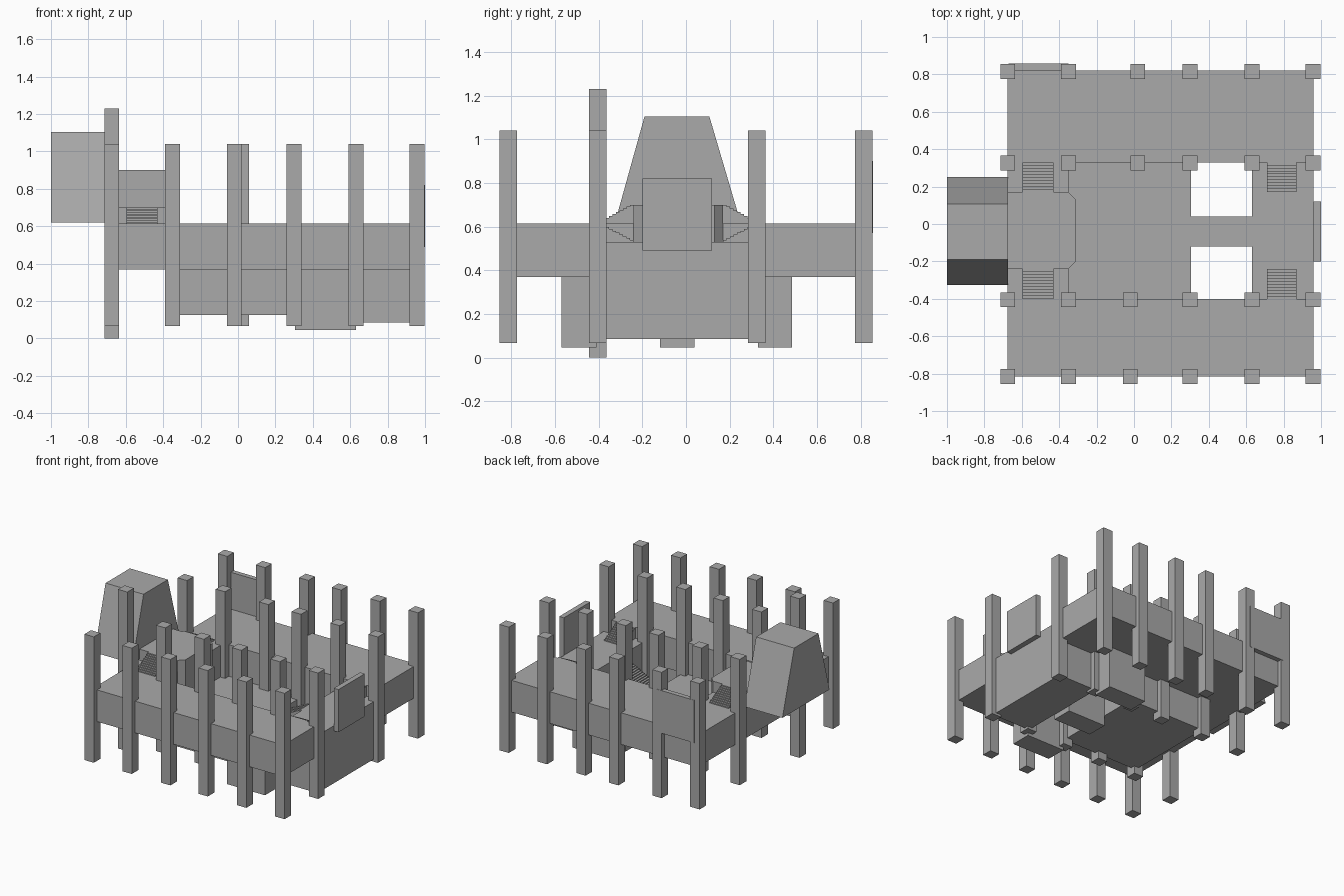
import bpy
import bmesh
from mathutils import Vector

cube = bpy.data.objects.get("Cube")
if cube:
    bpy.data.objects.remove(cube, do_unlink=True)

# Single stone colour
stone = bpy.data.materials.new("stone_grey")
stone.use_nodes = True
GREY = (0.4, 0.4, 0.4, 1)
stone.diffuse_color = GREY
stone.node_tree.nodes["Principled BSDF"].inputs["Base Color"].default_value = GREY


def prism(name, outline, offset):
    """Extrude a closed 3D outline along an offset vector."""
    bm = bmesh.new()
    face = bm.faces.new([bm.verts.new(p) for p in outline])
    grown = bmesh.ops.extrude_face_region(bm, geom=[face])["geom"]
    moved = [v for v in grown if isinstance(v, bmesh.types.BMVert)]
    bmesh.ops.translate(bm, verts=moved, vec=Vector(offset))
    bmesh.ops.recalc_face_normals(bm, faces=bm.faces)
    mesh = bpy.data.meshes.new(name)
    bm.to_mesh(mesh)
    bm.free()
    mesh.materials.append(stone)
    obj = bpy.data.objects.new(name, mesh)
    bpy.context.collection.objects.link(obj)
    return obj


def box(name, x, y, z):
    corners = [(x[0], y[0]), (x[1], y[0]), (x[1], y[1]), (x[0], y[1])]
    return prism(name, [(a, b, z[0]) for a, b in corners], (0, 0, z[1] - z[0]))


def stairs(name, start, end, z_start, z_end, floor, steps, side, along_x=False):
    """Solid flight climbing from start to end, as wide as the side range."""
    run, rise = (end - start) / steps, (z_end - z_start) / steps
    pts = [(start, floor)]
    for i in range(steps):
        z = z_start + rise * (i + 1)
        pts += [(start + run * i, z), (start + run * (i + 1), z)]
    pts.append((end, floor))
    width = side[1] - side[0]
    if along_x:
        return prism(name, [(a, side[0], z) for a, z in pts], (0, width, 0))
    return prism(name, [(side[0], a, z) for a, z in pts], (width, 0, 0))


LEFT, RIGHT = -0.675, 0.96       # ends of the decks
FRONT, BACK = -0.4, 0.33         # inner edges of the wings
WING_LOW, WING_TOP = 0.37, 0.615

# Wings and decks
box("front_wing", (LEFT, RIGHT), (-0.815, FRONT), (WING_LOW, WING_TOP))
box("back_wing", (LEFT, RIGHT), (BACK, 0.82), (WING_LOW, WING_TOP))
box("end_deck", (LEFT, -0.35), (FRONT, BACK), (WING_LOW, WING_TOP))
box("centre_deck", (-0.35, 0.305), (FRONT, BACK), (0.125, WING_LOW))
box("entry_deck", (0.63, RIGHT), (FRONT, BACK), (0.085, 0.53))

# Raised platform with clipped corners
platform = [(LEFT, -0.24), (-0.35, -0.24), (-0.31, -0.2),
            (-0.31, 0.13), (-0.35, 0.17), (LEFT, 0.17)]
prism("raised_platform", [(x, y, WING_LOW) for x, y in platform], (0, 0, 0.33))

# Stairs up to the platform and the entry-deck flights
stairs("front_platform_stairs", FRONT, -0.24, WING_TOP, 0.7, 0.6, 10, (-0.595, -0.43))
stairs("back_platform_stairs", BACK, 0.17, WING_TOP, 0.7, 0.6, 10, (-0.595, -0.43))
stairs("front_entry_stairs", -0.24, FRONT, 0.53, WING_TOP, 0.5, 10, (0.71, 0.87))
stairs("back_entry_stairs", 0.17, BACK, 0.53, WING_TOP, 0.5, 10, (0.71, 0.87))

# Bridge flight and the two supports under the wings
stairs("bridge_stairs", 0.305, 0.63, WING_LOW, 0.53, 0.045, 20, (-0.12, 0.04), True)
box("front_support", (0.305, 0.63), (-0.57, -0.41), (0.045, 0.4))
box("back_support", (0.305, 0.63), (0.33, 0.485), (0.045, 0.4))

# Rows of posts
HALF = 0.04
for row, y, mid in (("front", -0.815, -0.02), ("inner_front", -0.405, -0.02),
                    ("inner_back", 0.325, 0.02), ("back", 0.815, 0.02)):
    for i, x in enumerate((LEFT, -0.35, mid, 0.3, 0.63, 0.957)):
        tall = row == "inner_front" and i == 0
        box(f"{row}_post_{i + 1}", (x - HALF, x + HALF), (y - HALF, y + HALF),
            (0, 1.23) if tall else (0.067, 1.04))

# Upright panels
box("entry_panel", (RIGHT, 1.0), (-0.2, 0.12), (0.49, 0.82))
box("back_panel", (-0.67, -0.35), (0.82, 0.857), (0.57, 0.9))

# Tapered head block
head = [(-0.325, 0.62), (0.25, 0.62), (0.107, 1.105), (-0.19, 1.105)]
prism("head_block", [(-1.0, y, z) for y, z in head], (0.325, 0, 0))
